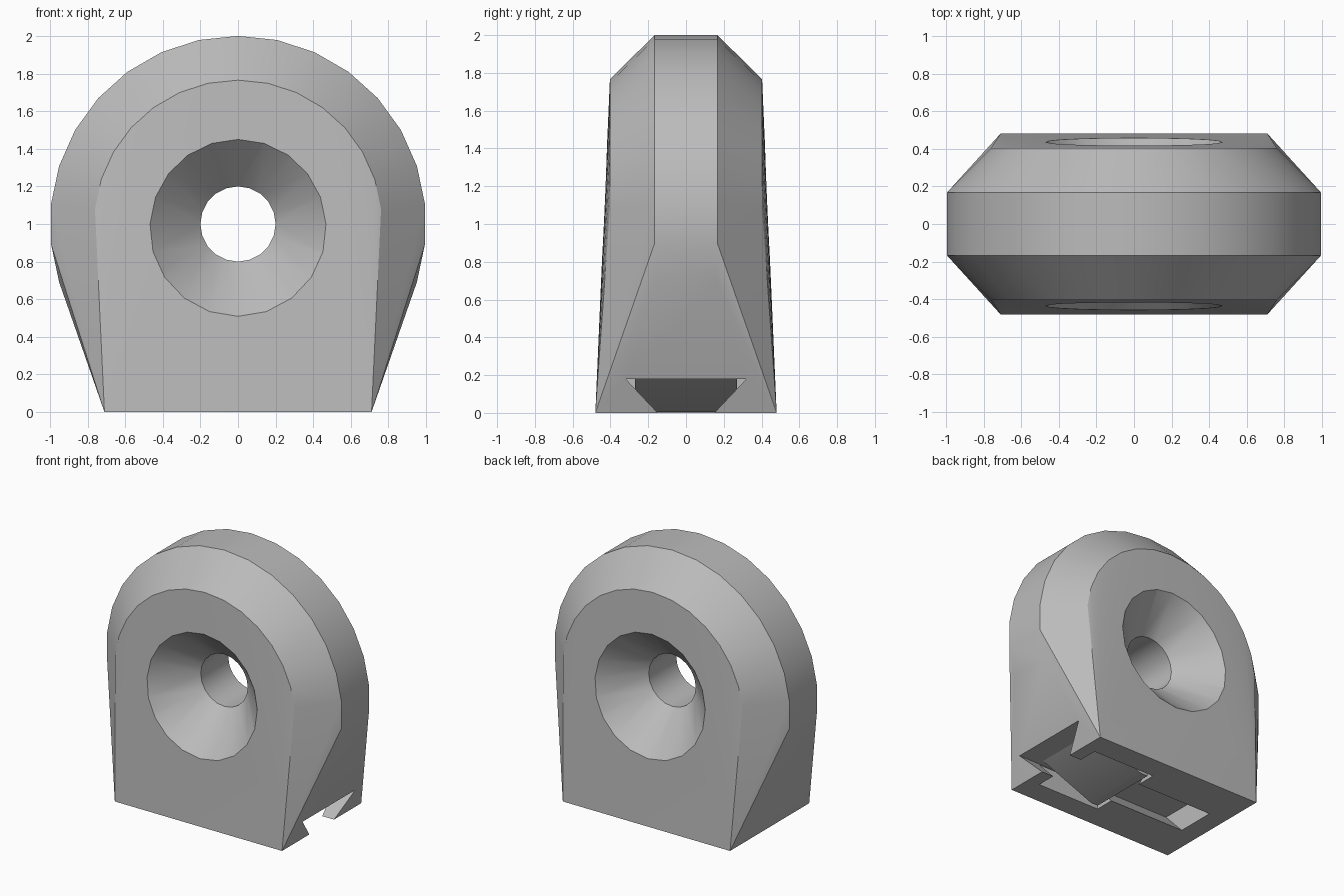
import bpy, bmesh, math
from mathutils import Matrix

cube = bpy.data.objects.get("Cube")
if cube:
    bpy.data.objects.remove(cube, do_unlink=True)

grey = bpy.data.materials.new("plain grey")
grey.use_nodes = True
COLOUR = (0.5, 0.5, 0.5, 1)
grey.diffuse_color = COLOUR
grey.node_tree.nodes["Principled BSDF"].inputs["Base Color"].default_value = COLOUR


def make(name, bm):
    bmesh.ops.recalc_face_normals(bm, faces=bm.faces[:])
    mesh = bpy.data.meshes.new(name)
    bm.to_mesh(mesh)
    bm.free()
    mesh.materials.append(grey)
    obj = bpy.data.objects.new(name, mesh)
    bpy.context.collection.objects.link(obj)
    return obj


def ring(radius, y, sides, z=1.0):
    """Points of a circle facing the front, with one point at the top."""
    step = math.tau / sides
    return [(radius * math.sin(i * step), y, z + radius * math.cos(i * step))
            for i in range(sides)]


def loft(name, rings):
    """Skin a list of equal rings and cap both ends."""
    bm = bmesh.new()
    loops = [[bm.verts.new(p) for p in r] for r in rings]
    n = len(loops[0])
    for a, b in zip(loops, loops[1:]):
        for i in range(n):
            j = (i + 1) % n
            bm.faces.new((a[i], a[j], b[j], b[i]))
    bm.faces.new(loops[0])
    bm.faces.new(loops[-1])
    return make(name, bm)


# Body: hull of the square foot and the bevelled round head
FOOT_X, FOOT_Y = 0.71, 0.48
points = [(x, y, 0) for x in (-FOOT_X, FOOT_X) for y in (-FOOT_Y, FOOT_Y)]
for side in (-1, 1):
    points += ring(1.0, side * 0.167, 30) + ring(0.765, side * 0.403, 30)
bm = bmesh.new()
for p in points:
    bm.verts.new(p)
hull = bmesh.ops.convex_hull(bm, input=bm.verts[:])
loose = {v for v in hull["geom_interior"] + hull["geom_unused"]
         if isinstance(v, bmesh.types.BMVert)}
bmesh.ops.delete(bm, geom=list(loose), context="VERTS")
bmesh.ops.dissolve_limit(bm, angle_limit=0.005, verts=bm.verts[:], edges=bm.edges[:])
body = make("eyelet_body", bm)

# Through hole flaring at 45 degrees towards both faces
hole = loft("hole_cutter", [ring(r, y, 20) for r, y in
            ((0.533, -0.5), (0.2, -0.167), (0.2, 0.167), (0.533, 0.5))])

# Dovetail slot, open on one side only
BELOW, ROOF = -0.05, 0.18


def dovetail(x):
    low = 0.15 + BELOW * 0.17 / ROOF
    return [(x, -low, BELOW), (x, low, BELOW), (x, 0.32, ROOF), (x, -0.32, ROOF)]


slot = loft("slot_cutter", [dovetail(-0.56), dovetail(1.2)])

# Wider pocket around the catch
pocket = loft("pocket_cutter", [
    [(x, -0.3, BELOW), (x, 0.3, BELOW), (x, 0.3, ROOF), (x, -0.3, ROOF)]
    for x in (0.08, 0.61)])

# Cut the body
for cutter in (hole, slot, pocket):
    cutter.hide_render = True
    mod = body.modifiers.new(cutter.name, "BOOLEAN")
    mod.operation = "DIFFERENCE"
    mod.solver = "EXACT"
    mod.object = cutter
bpy.context.view_layer.update()
graph = bpy.context.evaluated_depsgraph_get()
cut_mesh = bpy.data.meshes.new_from_object(body.evaluated_get(graph))
body.modifiers.clear()
body.data = cut_mesh
for cutter in (hole, slot, pocket):
    bpy.data.objects.remove(cutter, do_unlink=True)

# Ramped catch hanging from the pocket roof
catch = loft("ramped_catch", [
    [(0.6, y, ROOF + 0.01), (0.6, y, ROOF), (0.165, y, 0.005),
     (0.105, y, 0.005), (0.105, y, ROOF + 0.01)]
    for y in (-0.27, 0.27)])

# Smooth the rounded surfaces, keep bevels crisp
for obj in (body, catch):
    bpy.ops.object.select_all(action="DESELECT")
    obj.select_set(True)
    bpy.context.view_layer.objects.active = obj
    bpy.ops.object.shade_smooth_by_angle(angle=math.radians(25))
